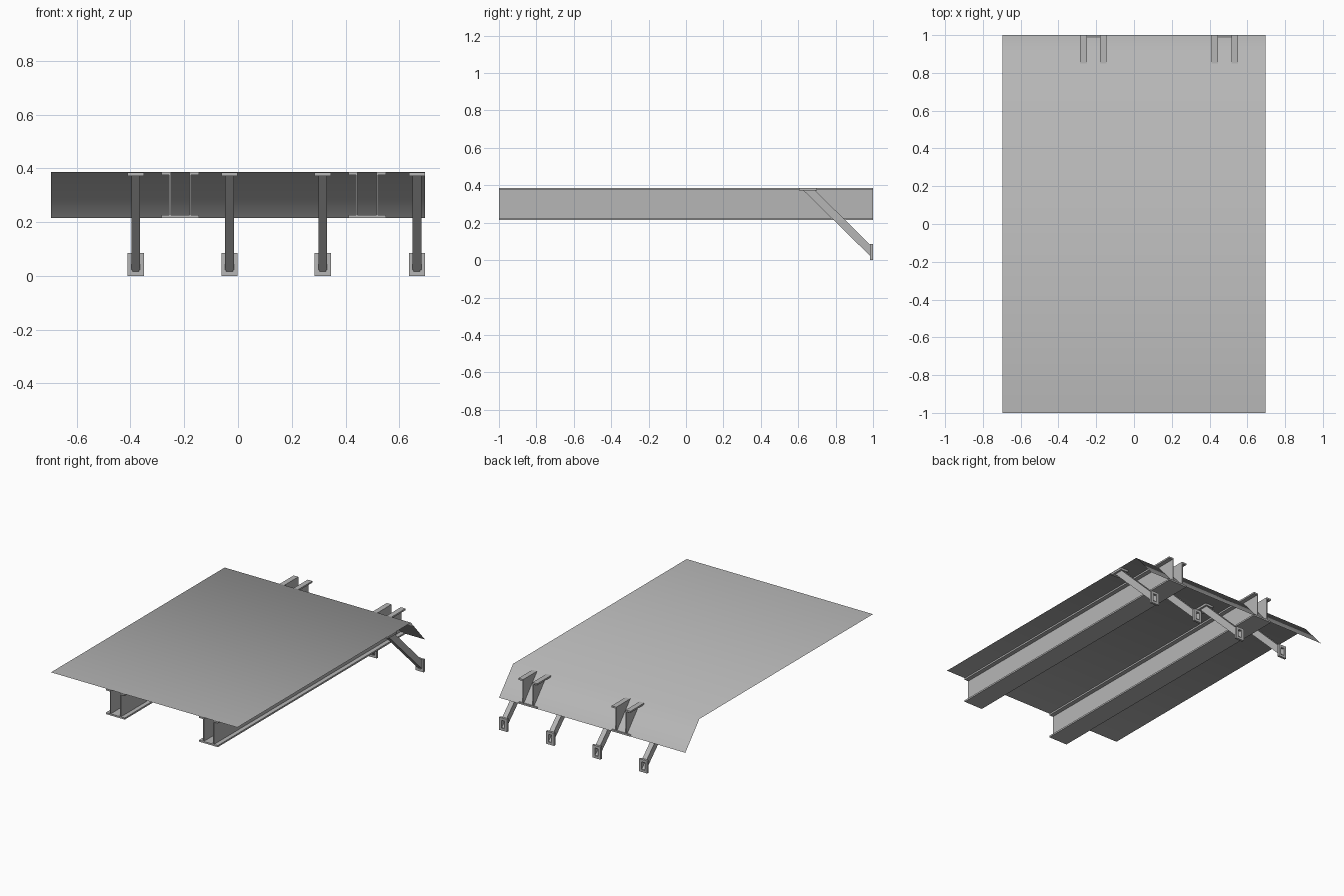
import bpy, bmesh

if "Cube" in bpy.data.objects:
    bpy.data.objects.remove(bpy.data.objects["Cube"])

grey = bpy.data.materials.new("mid_grey")
grey.diffuse_color = (.47, .47, .47, 1)
grey.use_nodes = True
grey.node_tree.nodes["Principled BSDF"].inputs["Base Color"].default_value = grey.diffuse_color


def finish(name, bm):
    mesh = bpy.data.meshes.new(name)
    bm.to_mesh(mesh)
    bm.free()
    mesh.materials.append(grey)
    obj = bpy.data.objects.new(name, mesh)
    bpy.context.collection.objects.link(obj)
    return obj


def extrude(name, profile, axis, start, end):
    """Closed 2D profile extruded along x (profile = y,z) or y (profile = x,z)."""
    bm = bmesh.new()
    if axis == 'x':
        verts = [bm.verts.new((start, a, b)) for a, b in profile]
        move = (end - start, 0, 0)
    else:
        verts = [bm.verts.new((a, start, b)) for a, b in profile]
        move = (0, end - start, 0)
    face = bm.faces.new(verts)
    res = bmesh.ops.extrude_face_region(bm, geom=[face])
    bmesh.ops.translate(bm, vec=move, verts=[v for v in res['geom'] if isinstance(v, bmesh.types.BMVert)])
    bmesh.ops.recalc_face_normals(bm, faces=bm.faces)
    return finish(name, bm)


def box(name, x0, x1, y0, y1, z0, z1):
    return extrude(name, [(y0, z0), (y1, z0), (y1, z1), (y0, z1)], 'x', x0, x1)


# Deck sheet: single smooth surface folded down along the back edge
bm = bmesh.new()
rows = [[bm.verts.new((x, y, z)) for x in (-.695, .695)] for y, z in ((-1, .387), (.85, .387), (1, .216))]
for (a, b), (c, d) in zip(rows, rows[1:]):
    bm.faces.new((a, b, d, c)).smooth = True
finish("deck_sheet", bm)

# Two long beams: twin webs, outward top lips, full-width bottom flange
half = [(.07, .215), (.07, .226), (.041, .226), (.041, .375), (.07, .375),
        (.07, .386), (.035, .386), (.035, .226)]
section = half + [(-x, z) for x, z in reversed(half)]
for i, cx in enumerate((-.215, .48)):
    extrude(f"beam_{i}", [(cx + x, z) for x, z in section], 'y', -1, 1)

# Four diagonal braces: hollow square tubes with a top pad and an open foot frame
w, t = .0165, .004
for i, cx in enumerate((-.38, -.032, .315, .665)):
    tube = [(.622, .378), (.995, .012), (.995, .072), (.685, .378)]
    for side in (-1, 1):
        a, b = sorted((cx + side * w, cx + side * (w - t)))
        extrude(f"brace_side_{i}_{side}", tube, 'x', a, b)
    extrude(f"brace_lower_wall_{i}", [(.622, .378), (.995, .012), (.995, .018), (.628, .378)],
            'x', cx - w + t, cx + w - t)
    extrude(f"brace_upper_wall_{i}", [(.679, .378), (.995, .066), (.995, .072), (.685, .378)],
            'x', cx - w + t, cx + w - t)
    box(f"brace_top_pad_{i}", cx - .03, cx + .03, .605, .70, .371, .385)
    box(f"foot_bottom_{i}", cx - .03, cx + .03, .985, 1, 0, .016)
    box(f"foot_top_{i}", cx - .03, cx + .03, .985, 1, .068, .085)
    for side in (-1, 1):
        a, b = sorted((cx + side * .03, cx + side * (w - t)))
        box(f"foot_side_{i}_{side}", a, b, .985, 1, .016, .068)
